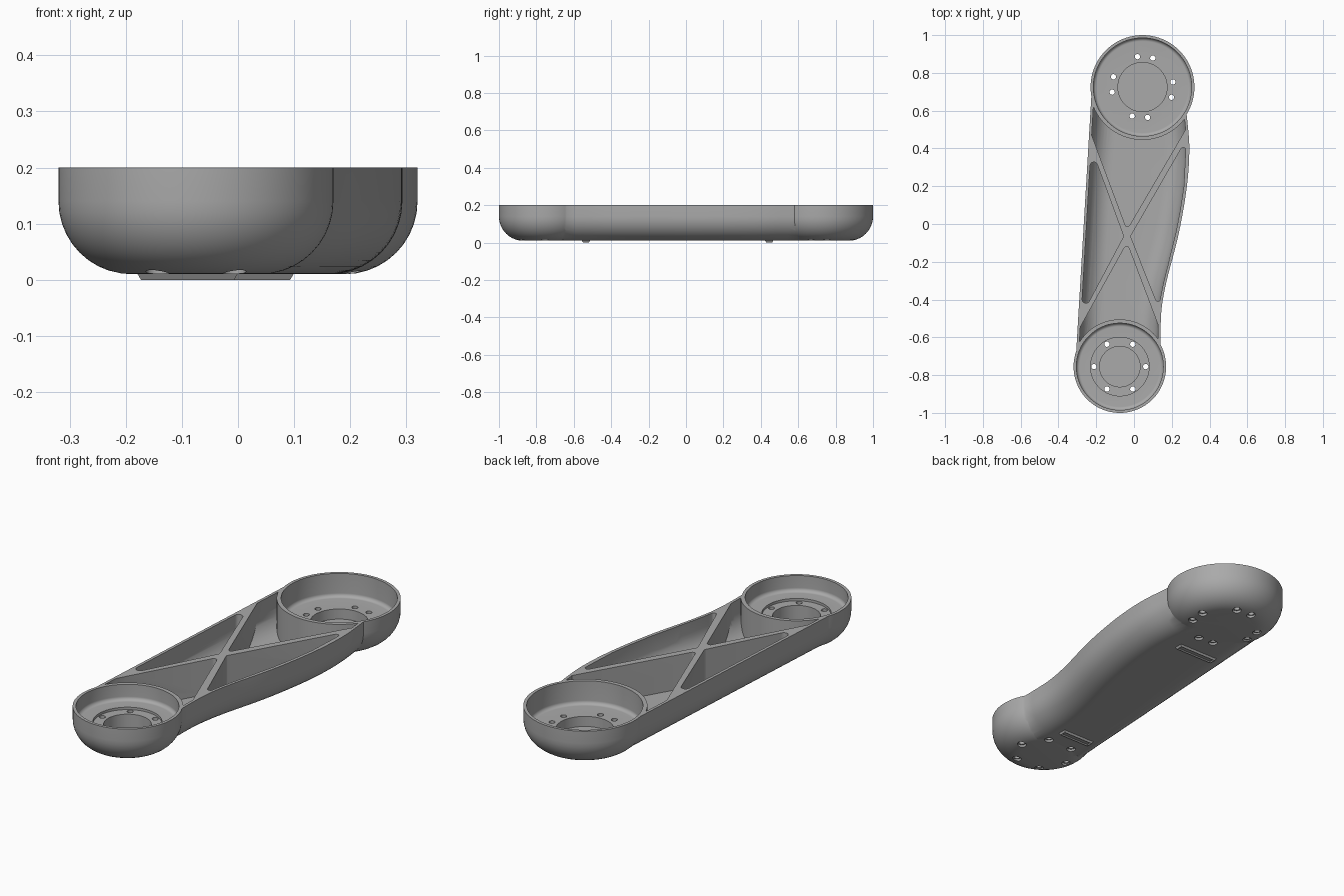
import bpy, bmesh, math
from mathutils import Vector

if "Cube" in bpy.data.objects:
    bpy.data.objects.remove(bpy.data.objects["Cube"])

grey = bpy.data.materials.new("satin_grey")
grey.use_nodes = True
color = (0.4, 0.4, 0.4, 1)
grey.diffuse_color = color
grey.node_tree.nodes["Principled BSDF"].inputs["Base Color"].default_value = color


def make_object(name, bm):
    bmesh.ops.recalc_face_normals(bm, faces=bm.faces)
    mesh = bpy.data.meshes.new(name)
    bm.to_mesh(mesh)
    bm.free()
    mesh.materials.append(grey)
    obj = bpy.data.objects.new(name, mesh)
    bpy.context.collection.objects.link(obj)
    return obj


def polar(radius, angle):
    return radius * Vector((math.cos(angle), math.sin(angle)))


def circle(center, radius, count=96):
    return [Vector(center) + polar(radius, math.tau * i / count) for i in range(count)]


def inset(points, dist):
    """Mitred inward offset of a counter-clockwise outline."""
    result = []
    for i, p in enumerate(points):
        a = (p - points[i - 1]).normalized()
        b = (points[(i + 1) % len(points)] - p).normalized()
        n1, n2 = Vector((-a.y, a.x)), Vector((-b.y, b.x))
        result.append(p + (n1 + n2) * dist / (1 + n1.dot(n2)))
    return result


def round_corners(points, radius, steps=6):
    """Replace each clear corner of a convex outline by an arc."""
    result = []
    for i, p in enumerate(points):
        a = (points[i - 1] - p).normalized()
        b = (points[(i + 1) % len(points)] - p).normalized()
        half = a.angle(b) / 2
        if half > 1.4:
            result.append(p)
            continue
        outward = -(a + b).normalized()
        mid = p - outward * radius / math.sin(half)
        middle = math.atan2(outward.y, outward.x)
        sweep = math.pi / 2 - half
        result += [mid + polar(radius, middle + sweep * (2 * k / steps - 1))
                   for k in range(steps + 1)]
    return result


def add_bowl(bm, outline, low, high, fillet=0.0, steps=10):
    """Vertical solid whose bottom edge is rounded by the fillet."""
    levels = [(0, high)]
    if fillet:
        for k in range(steps + 1):
            a = math.pi / 2 * k / steps
            levels.append((fillet * (1 - math.cos(a)), low + fillet * (1 - math.sin(a))))
    else:
        levels.append((0, low))
    rings = [[bm.verts.new((p.x, p.y, z)) for p in (inset(outline, d) if d else outline)]
             for d, z in levels]
    for upper, lower in zip(rings, rings[1:]):
        for i in range(len(upper)):
            bm.faces.new((upper[i - 1], upper[i], lower[i], lower[i - 1]))
    bm.faces.new(rings[0])
    bm.faces.new(rings[-1])


def bowl(name, outline, low, high, fillet=0.0):
    bm = bmesh.new()
    add_bowl(bm, outline, low, high, fillet)
    return make_object(name, bm)


def combine(target, tool, operation):
    mod = target.modifiers.new(operation, 'BOOLEAN')
    mod.operation, mod.solver, mod.object = operation, 'EXACT', tool
    bpy.context.view_layer.objects.active = target
    bpy.ops.object.modifier_apply(modifier=mod.name)
    bpy.data.objects.remove(tool)


def smooth_curve(points, steps=6):
    """Catmull-Rom curve through the points."""
    ext = [points[0]] + points + [points[-1]]
    result = []
    for a, b, c, d in zip(ext, ext[1:], ext[2:], ext[3:]):
        for k in range(steps):
            t = k / steps
            result.append(0.5 * (2 * b + (c - a) * t + (2 * a - 5 * b + 4 * c - d) * t * t
                                 + (3 * b - a - 3 * c + d) * t ** 3))
    return result + [points[-1]]


TOP, BASE, FILLET = 0.2, 0.01, 0.13
BACK, FRONT = (0.045, 0.725), (-0.075, -0.755)
BACK_R, FRONT_R = 0.275, 0.245

# Arm outline: bulging side curve, with long plain edges next to the hidden square ends
side = [Vector(p) for p in ((0.14, -0.59), (0.146, -0.45), (0.173, -0.3), (0.237, -0.05),
                            (0.28, 0.2), (0.293, 0.4), (0.282, 0.55))]
bulge = smooth_curve(side)
ends = [Vector(p) for p in ((0.26, 0.74), (-0.222, 0.74), (-0.311, -0.76), (0.14, -0.76))]
arm_outline = bulge + ends

# Outer solid: arm joined with both round ends
shell = bowl("link_arm", arm_outline, BASE, TOP, FILLET)
for center, radius in ((BACK, BACK_R), (FRONT, FRONT_R)):
    combine(shell, bowl("end", circle(center, radius), BASE, TOP, FILLET), 'UNION')

# Four pockets that leave crossed ribs between them
wall = inset(arm_outline, 0.016)
outer_edge = [p for p in wall[:len(bulge):3] if -0.25 < p.y < 0.28]
left = [(-0.227, 0.405), (-0.28, -0.49), (-0.055, -0.065)]
right = [(-0.018, -0.065), (0.13, -0.44)] + outer_edge + [(0.276, 0.445)]
back = [(-0.037, -0.03), (0.39, 0.7), (-0.31, 0.7)]
front = [(-0.037, -0.10), (-0.37, -0.7), (0.19, -0.7)]
for corners, radius in ((left, 0.02), (right, 0.013), (back, 0.012), (front, 0.014)):
    pocket = bowl("pocket", round_corners([Vector(p) for p in corners], radius), 0, 0.3)
    hollow = bowl("hollow", inset(arm_outline, 0.014), 0.03, 0.25, 0.115)
    combine(pocket, hollow, 'INTERSECT')
    for center, size in ((BACK, BACK_R), (FRONT, FRONT_R)):
        combine(pocket, bowl("keep", circle(center, size + 0.005), -0.1, 0.4), 'DIFFERENCE')
    combine(shell, pocket, 'DIFFERENCE')

# Cups, stepped seats and central bores in the ends
for center, radius, low, fillet in ((BACK, 0.26, 0.085, 0.018), (BACK, 0.13, 0.035, 0),
                                    (FRONT, 0.23, 0.122, 0.018), (FRONT, 0.155, 0.11, 0),
                                    (FRONT, 0.107, 0.035, 0)):
    combine(shell, bowl("cup", circle(center, radius), low, 0.3, fillet), 'DIFFERENCE')

# Bolt holes with wider mouths underneath
bolts = [(BACK, 0.163, 90 * i - 5 + s) for i in range(4) for s in (-14.5, 14.5)]
bolts += [(FRONT, 0.137, 60 * i) for i in range(6)]
for radius, high in ((0.014, 0.3), (0.021, 0.022)):
    holes = bmesh.new()
    for center, ring, angle in bolts:
        spot = Vector(center) + polar(ring, math.radians(angle))
        add_bowl(holes, circle(spot, radius, 24), -0.05, high)
    combine(shell, make_object("holes", holes), 'DIFFERENCE')

# Bevelled, recessed pads on the underside
pads = []
for name, x0, x1, y in (("front_pad", -0.18, 0.0, -0.535), ("back_pad", -0.12, 0.1, 0.445)):
    bm = bmesh.new()
    bmesh.ops.create_cube(bm, size=1)
    for v in bm.verts:
        taper = 0.007 if v.co.z < 0 else 0
        v.co = ((x0 + x1) / 2 + v.co.x * (x1 - x0 - 2 * taper),
                y + v.co.y * (0.045 - 2 * taper), 0.0 if v.co.z < 0 else 0.012)
    bm.normal_update()
    under = min(bm.faces, key=lambda f: f.calc_center_median().z)
    bmesh.ops.inset_individual(bm, faces=[under], thickness=0.009)
    for v in under.verts:
        v.co.z = 0.005
    pads.append(make_object(name, bm))

for obj in [shell] + pads:
    bpy.ops.object.select_all(action='DESELECT')
    obj.select_set(True)
    bpy.context.view_layer.objects.active = obj
    bpy.ops.object.shade_smooth_by_angle(angle=math.radians(30))
